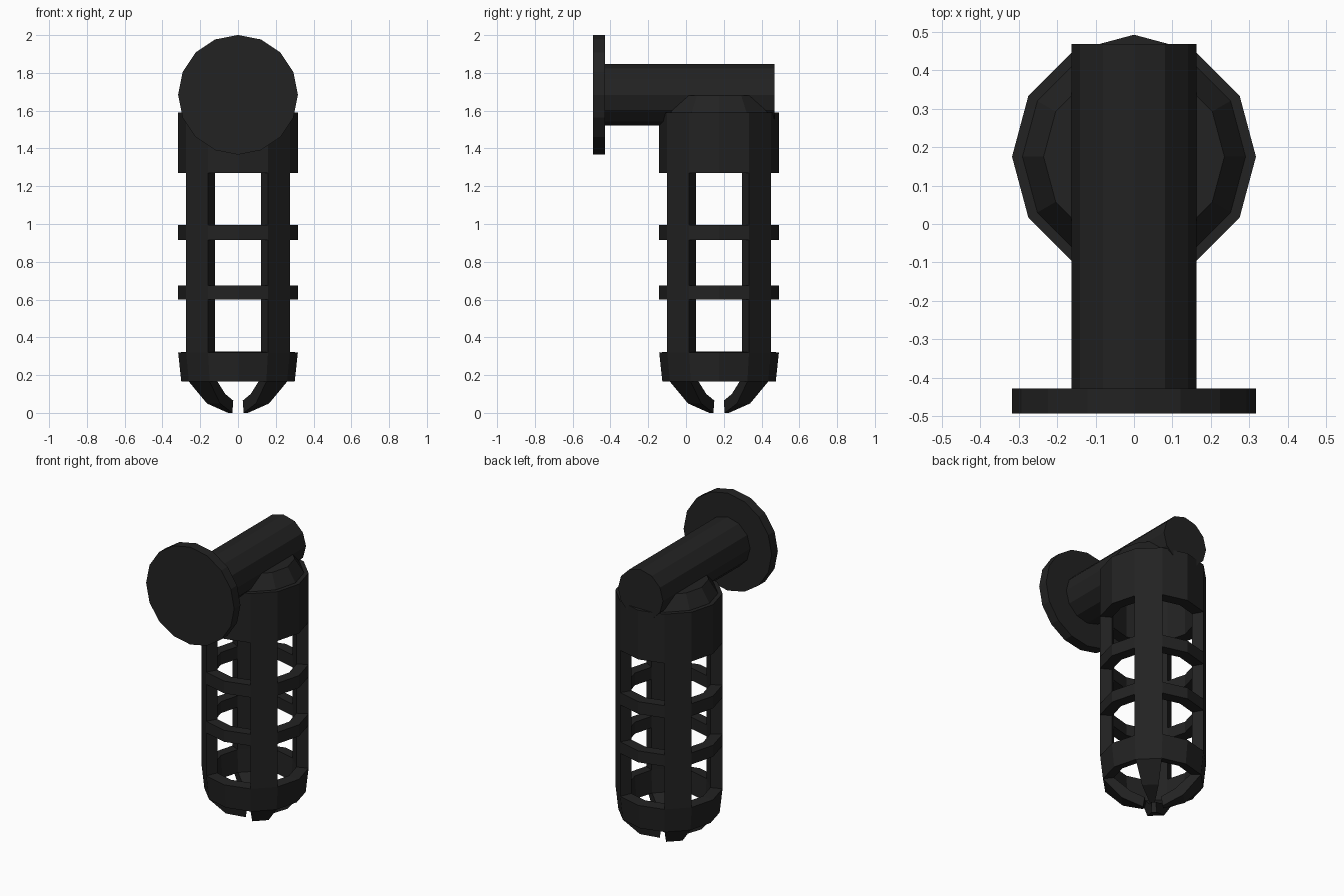
import bpy, bmesh
from math import sin, cos, pi

if "Cube" in bpy.data.objects:
    bpy.data.objects.remove(bpy.data.objects["Cube"])

CY = 0.175   # cage axis in y
N = 12       # cage sides

black = bpy.data.materials.new("black_metal")
black.diffuse_color = (0.016, 0.016, 0.016, 1)
black.use_nodes = True
black.node_tree.nodes["Principled BSDF"].inputs["Base Color"].default_value = black.diffuse_color


def finish(bm, name):
    bmesh.ops.recalc_face_normals(bm, faces=bm.faces)
    me = bpy.data.meshes.new(name)
    bm.to_mesh(me)
    bm.free()
    me.materials.append(black)
    ob = bpy.data.objects.new(name, me)
    bpy.context.collection.objects.link(ob)
    return ob


def lathe(name, profile, sides, to_world):
    """Solid turned from (radius, height) pairs, capped at both ends."""
    bm = bmesh.new()
    rings = [[bm.verts.new(to_world(r * cos(2 * pi * i / sides), r * sin(2 * pi * i / sides), h))
              for i in range(sides)] for r, h in profile]
    for a, b in zip(rings, rings[1:]):
        for i in range(sides):
            j = (i + 1) % sides
            bm.faces.new((a[i], a[j], b[j], b[i]))
    bm.faces.new(rings[0])
    bm.faces.new(rings[-1])
    return finish(bm, name)


def upright(x, y, h):
    return (x, y + CY, h)


def along_y(x, z, h):
    return (x, h, z + 1.684)


# Cage: thick 12-sided shell; rows are (outer r, outer z, inner r, inner z)
rows = [(0.317, 1.59, 0.245, 1.59), (0.317, 1.27, 0.245, 1.27),
        (0.317, 0.995, 0.245, 0.995), (0.317, 0.915, 0.245, 0.915),
        (0.317, 0.675, 0.245, 0.675), (0.317, 0.60, 0.245, 0.60),
        (0.317, 0.32, 0.245, 0.325), (0.30, 0.165, 0.235, 0.18),
        (0.19, 0.05, 0.135, 0.10), (0.06, 0.0, 0.05, 0.065)]
full_rows = (0, 2, 4, 6)     # collar, two hoops, bottom hoop
bars = (1, 4, 7, 10)         # diagonal sectors kept everywhere


def filled(k, i):
    return 0 <= k < len(rows) - 1 and (k in full_rows or i % N in bars)


bm = bmesh.new()
outer, inner = [], []
for ro, zo, ri, zi in rows:
    for grid, r, z in ((outer, ro, zo), (inner, ri, zi)):
        grid.append([bm.verts.new(upright(r * cos(2 * pi * i / N), r * sin(2 * pi * i / N), z))
                     for i in range(N)])
for k in range(len(rows) - 1):
    for i in range(N):
        if not filled(k, i):
            continue
        j = (i + 1) % N
        for g in (outer, inner):
            bm.faces.new((g[k][i], g[k][j], g[k + 1][j], g[k + 1][i]))
        # Thickness walls wherever the neighbouring cell is open
        for (nk, ni), (p, q) in (((k - 1, i), ((k, i), (k, j))),
                                 ((k + 1, i), ((k + 1, i), (k + 1, j))),
                                 ((k, i - 1), ((k, i), (k + 1, i))),
                                 ((k, i + 1), ((k, j), (k + 1, j)))):
            if not filled(nk, ni):
                bm.faces.new((outer[p[0]][p[1]], outer[q[0]][q[1]],
                              inner[q[0]][q[1]], inner[p[0]][p[1]]))
finish(bm, "cage")

# Tapered cap closing the collar
lathe("cap", [(0.29, 1.588), (0.29, 1.592), (0.235, 1.68)], N, upright)

# Horizontal arm and round wall plate
lathe("arm", [(0.162, -0.44), (0.162, 0.468)], 12, along_y)
lathe("wall_plate", [(0.317, -0.492), (0.317, -0.428)], 16, along_y)
